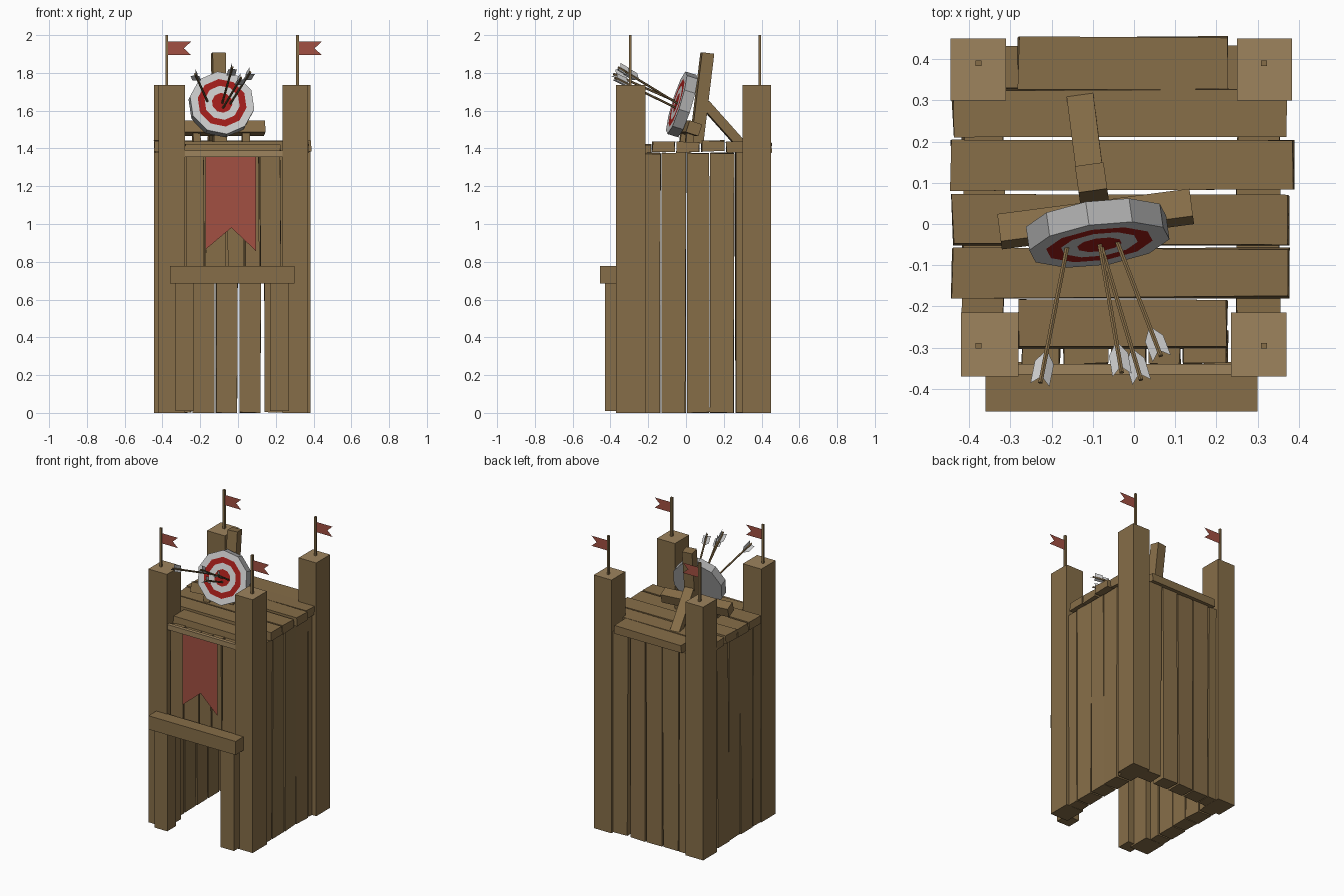
import bpy, bmesh, math, random
from mathutils import Matrix, Vector, Euler

if "Cube" in bpy.data.objects:
    bpy.data.objects.remove(bpy.data.objects["Cube"])

random.seed(4)


def material(name, color):
    m = bpy.data.materials.new(name)
    m.diffuse_color = (*color, 1)
    m.use_nodes = True
    m.node_tree.nodes["Principled BSDF"].inputs["Base Color"].default_value = m.diffuse_color
    return m


WOOD = material("wood", (0.24, 0.155, 0.065))
PALE = material("pale_wood", (0.34, 0.23, 0.11))
CLOTH = material("red_cloth", (0.36, 0.08, 0.055))
RED = material("target_red", (0.36, 0.012, 0.01))
WHITE = material("white_paint", (0.65, 0.65, 0.65))
GREY = material("grey_paint", (0.42, 0.42, 0.42))


def finish(name, bm, mats):
    bmesh.ops.recalc_face_normals(bm, faces=bm.faces)
    me = bpy.data.meshes.new(name)
    bm.to_mesh(me)
    bm.free()
    for m in mats:
        me.materials.append(m)
    ob = bpy.data.objects.new(name, me)
    bpy.context.collection.objects.link(ob)
    return ob


def box(name, lo, hi, mats=(WOOD,), jitter=0.0, pale_top=False):
    """Axis-aligned board with optional hand-cut irregularity."""
    lo, hi = Vector(lo), Vector(hi)
    bm = bmesh.new()
    bmesh.ops.create_cube(bm, size=1)
    for v in bm.verts:
        v.co = Vector(((lo[i] + hi[i]) / 2 + v.co[i] * (hi[i] - lo[i])) for i in range(3))
        v.co += Vector([random.uniform(-jitter, jitter) for _ in range(3)])
        v.co.z = max(v.co.z, 0)
    if pale_top:
        max(bm.faces, key=lambda f: f.calc_center_median().z).material_index = 1
    return finish(name, bm, mats)


def oriented_box(name, size, matrix):
    bm = bmesh.new()
    bmesh.ops.create_cube(bm, size=1, matrix=matrix @ Matrix.Diagonal((*size, 1)))
    return finish(name, bm, [WOOD])


def flat_shape(name, pts, y, mat):
    bm = bmesh.new()
    bm.faces.new([bm.verts.new((x, y, z)) for x, z in pts])
    return finish(name, bm, [mat])


def rot(yaw, tilt):
    return Matrix.Rotation(math.radians(yaw), 4, 'Z') @ Matrix.Rotation(math.radians(-tilt), 4, 'X')


# corner posts with flag poles and swallowtail flags
corners = {"front_left": (-0.42, -0.28, -0.37, -0.215), "front_right": (0.235, 0.37, -0.37, -0.215),
           "back_left": (-0.445, -0.31, 0.30, 0.45), "back_right": (0.25, 0.383, 0.30, 0.45)}
for key, (x0, x1, y0, y1) in corners.items():
    box(key + "_post", (x0, y0, 0), (x1, y1, 1.735), (WOOD, PALE), pale_top=True)
    px = -0.377 if x0 < 0 else 0.315
    py = -0.295 if y0 < 0 else 0.39
    box(key + "_flag_pole", (px - 0.007, py - 0.007, 1.73), (px + 0.007, py + 0.007, 2.0))
    flat_shape(key + "_flag", [(px, 1.895), (px + 0.128, 1.895), (px + 0.09, 1.93),
                               (px + 0.128, 1.965), (px, 1.965)], py, CLOTH)

# side, back and front wall planks
side = [(-0.25, -0.137), (-0.127, -0.003), (0.005, 0.122), (0.13, 0.253), (0.262, 0.34)]
for i, (a, b) in enumerate(side):
    box(f"left_wall_plank_{i}", (-0.415, a, 0), (-0.315, b, 1.375), jitter=0.004)
    box(f"right_wall_plank_{i}", (0.25, a, 0), (0.352, b, 1.375), jitter=0.004)
back = [(-0.33, -0.25), (-0.24, -0.127), (-0.117, -0.002), (0.01, 0.122), (0.14, 0.27)]
for i, (a, b) in enumerate(back):
    box(f"back_wall_plank_{i}", (a, 0.33, 0), (b, 0.43, 1.375), jitter=0.004)
front = [(-0.27, -0.178), (-0.17, -0.062), (-0.053, 0.03), (0.038, 0.113), (0.12, 0.225)]
for i, (a, b) in enumerate(front):
    box(f"front_wall_plank_{i}", (a, -0.34, 0.70), (b, -0.255, 1.38), jitter=0.004)

# door frame
box("door_lintel", (-0.36, -0.455, 0.685), (0.30, -0.365, 0.778))
box("left_door_jamb", (-0.33, -0.43, 0.01), (-0.235, -0.335, 0.69))
box("right_door_jamb", (0.17, -0.43, 0.01), (0.27, -0.335, 0.69))

# banner and its rail
box("banner_rail", (-0.29, -0.365, 1.355), (0.24, -0.34, 1.39), (PALE,))
flat_shape("banner", [(-0.172, 1.36), (0.095, 1.36), (0.095, 0.857), (-0.035, 0.98), (-0.172, 0.865)],
           -0.355, CLOTH)

# roof deck planks
deck = [(0.33, 0.452, -0.28, 0.225, 1.375), (0.212, 0.325, -0.44, 0.37, 1.38),
        (0.082, 0.202, -0.445, 0.386, 1.385), (-0.05, 0.07, -0.44, 0.376, 1.38),
        (-0.177, -0.06, -0.44, 0.376, 1.382), (-0.30, -0.185, -0.28, 0.225, 1.365)]
for i, (y0, y1, x0, x1, z) in enumerate(deck):
    box(f"roof_plank_{i}", (x0, y0, z), (x1, y1, z + 0.055), jitter=0.004)

# target stand: upright, crossbar, feet and rear brace
oriented_box("target_upright", (0.07, 0.065, 0.48),
             Matrix.Translation((-0.1, 0.084, 1.667)) @ rot(8, 7))
oriented_box("target_crossbar", (0.47, 0.07, 0.065), Matrix.Translation((-0.093, 0.012, 1.507)) @ rot(7.5, 18))
for n, x, y in (("left", -0.22, -0.01), ("right", 0.04, 0.02)):
    oriented_box(n + "_stand_foot", (0.04, 0.04, 0.09), Matrix.Translation((x, y, 1.465)) @ rot(8, 7))
p, q = Vector((-0.104, 0.10, 1.635)), Vector((-0.13, 0.305, 1.405))
axis = (q - p).normalized()
side_v = Vector((math.cos(math.radians(8)), math.sin(math.radians(8)), 0))
up_v = axis.cross(side_v).normalized()
side_v = up_v.cross(axis)
brace = Matrix((side_v, up_v, axis)).transposed().to_4x4()
oriented_box("target_brace", (0.065, 0.05, (q - p).length),
             Matrix.Translation((p + q) / 2) @ brace)

# ten-sided target with painted rings
SIDES, ROLL = 10, math.radians(24)
profile = [(0.055, -0.03), (0.095, -0.03), (0.132, -0.03), (0.174, -0.03), (0.174, 0.03)]
bm = bmesh.new()
loops = [[bm.verts.new((r * math.cos(ROLL + math.tau * k / SIDES), y,
                        r * math.sin(ROLL + math.tau * k / SIDES))) for k in range(SIDES)]
         for r, y in profile]
bm.faces.new(loops[0]).material_index = 0
bm.faces.new(loops[-1]).material_index = 2
for a, b, mi in zip(loops, loops[1:], (1, 0, 1, 2)):
    for k in range(SIDES):
        j = (k + 1) % SIDES
        bm.faces.new((a[k], a[j], b[j], b[k])).material_index = mi
target = finish("target_disc", bm, [RED, WHITE, GREY])
target.matrix_world = Matrix.Translation((-0.088, -0.022, 1.633)) @ rot(8, 17)

# arrows with three vanes each, given as tip and tail
arrows = [((-0.16, -0.045, 1.645), (-0.227, -0.385, 1.795)),
          ((-0.085, -0.04, 1.635), (-0.03, -0.36, 1.83)),
          ((-0.082, -0.045, 1.61), (0.017, -0.378, 1.775)),
          ((-0.042, -0.04, 1.635), (0.065, -0.32, 1.805))]
for n, (tip, tail) in enumerate(arrows):
    tip, tail = Vector(tip), Vector(tail)
    d = tail - tip
    L = d.length
    m = Matrix.Translation(tip) @ d.to_track_quat('Z', 'Y').to_matrix().to_4x4()
    bm = bmesh.new()
    bmesh.ops.create_cone(bm, cap_ends=True, segments=6, radius1=0.006, radius2=0.006, depth=L,
                          matrix=Matrix.Translation((0, 0, L / 2)))
    finish(f"arrow_shaft_{n}", bm, [WOOD]).matrix_world = m
    bm = bmesh.new()
    for k in range(3):
        a = math.tau * k / 3 + math.pi / 2
        bm.faces.new([bm.verts.new((r * math.cos(a), r * math.sin(a), L - s))
                      for r, s in ((0.004, 0.085), (0.027, 0.06), (0.027, 0.0), (0.004, 0.015))])
    finish(f"arrow_vanes_{n}", bm, [WHITE]).matrix_world = m
